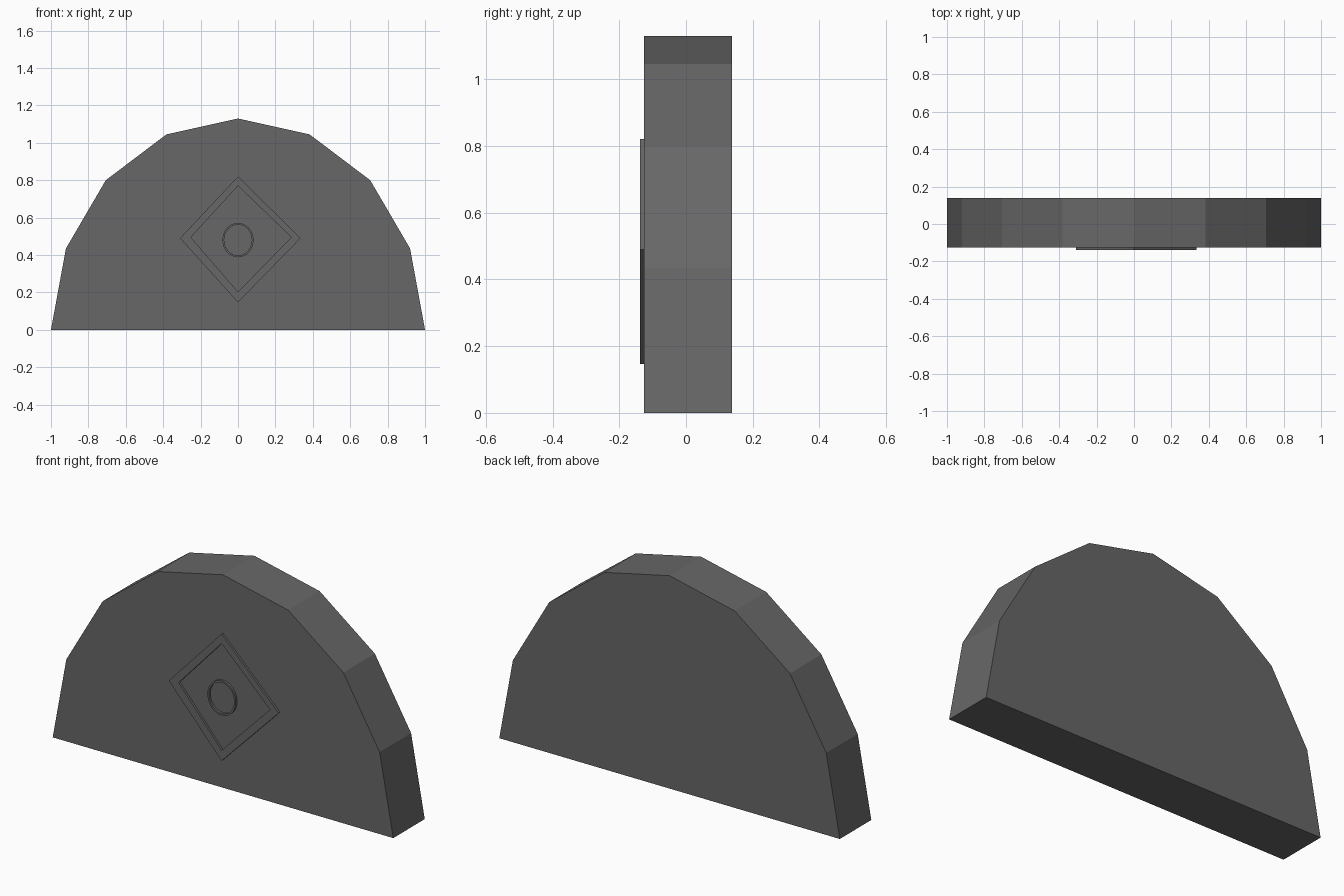
import bpy, bmesh, math

if "Cube" in bpy.data.objects:
    bpy.data.objects.remove(bpy.data.objects["Cube"])

grey = bpy.data.materials.new("dark_grey")
grey.diffuse_color = (0.135, 0.135, 0.138, 1)
grey.use_nodes = True
grey.node_tree.nodes["Principled BSDF"].inputs["Base Color"].default_value = grey.diffuse_color


def finish(name, bm):
    bmesh.ops.recalc_face_normals(bm, faces=bm.faces)
    me = bpy.data.meshes.new(name)
    bm.to_mesh(me)
    bm.free()
    me.materials.append(grey)
    ob = bpy.data.objects.new(name, me)
    bpy.context.collection.objects.link(ob)
    return ob


def slab(name, pts, y0, y1):
    """Extrude an x/z outline from y0 to y1."""
    bm = bmesh.new()
    face = bm.faces.new([bm.verts.new((x, y0, z)) for x, z in pts])
    ext = bmesh.ops.extrude_face_region(bm, geom=[face])
    for v in ext["geom"]:
        if isinstance(v, bmesh.types.BMVert):
            v.co.y = y1
    # restore the starting cap if the extrusion consumed it
    if len(bm.faces) < len(pts) + 2:
        bm.faces.new([v for v in bm.verts if abs(v.co.y - y0) < 1e-6][:len(pts)])
    return finish(name, bm)


def frame(name, outer, inner, y0, y1):
    """Closed band between two x/z outlines."""
    bm = bmesh.new()
    loops = [[bm.verts.new((x, y, z)) for x, z in pts]
             for pts, y in ((outer, y0), (outer, y1), (inner, y1), (inner, y0))]
    n = len(outer)
    for k in range(4):
        a, b = loops[k], loops[(k + 1) % 4]
        for i in range(n):
            j = (i + 1) % n
            bm.faces.new((a[i], a[j], b[j], b[i]))
    return finish(name, bm)


def ellipse(rx, rz, n=32):
    return [(rx * math.cos(math.tau * i / n), 0.48 + rz * math.sin(math.tau * i / n))
            for i in range(n)]


# half-round body
half = [(1, 0), (0.92, 0.435), (0.707, 0.80), (0.383, 1.045)]
slab("arched_body", half + [(0, 1.13)] + [(-x, z) for x, z in reversed(half)], -0.126, 0.138)

# raised diamond border on the front
frame("diamond_border",
      [(0.335, 0.49), (0, 0.82), (-0.31, 0.49), (0, 0.147)],
      [(0.285, 0.495), (0, 0.77), (-0.252, 0.495), (0, 0.203)], -0.124, -0.138)

# raised round ring in the diamond
frame("centre_ring", ellipse(0.083, 0.092), ellipse(0.074, 0.082), -0.124, -0.138)
